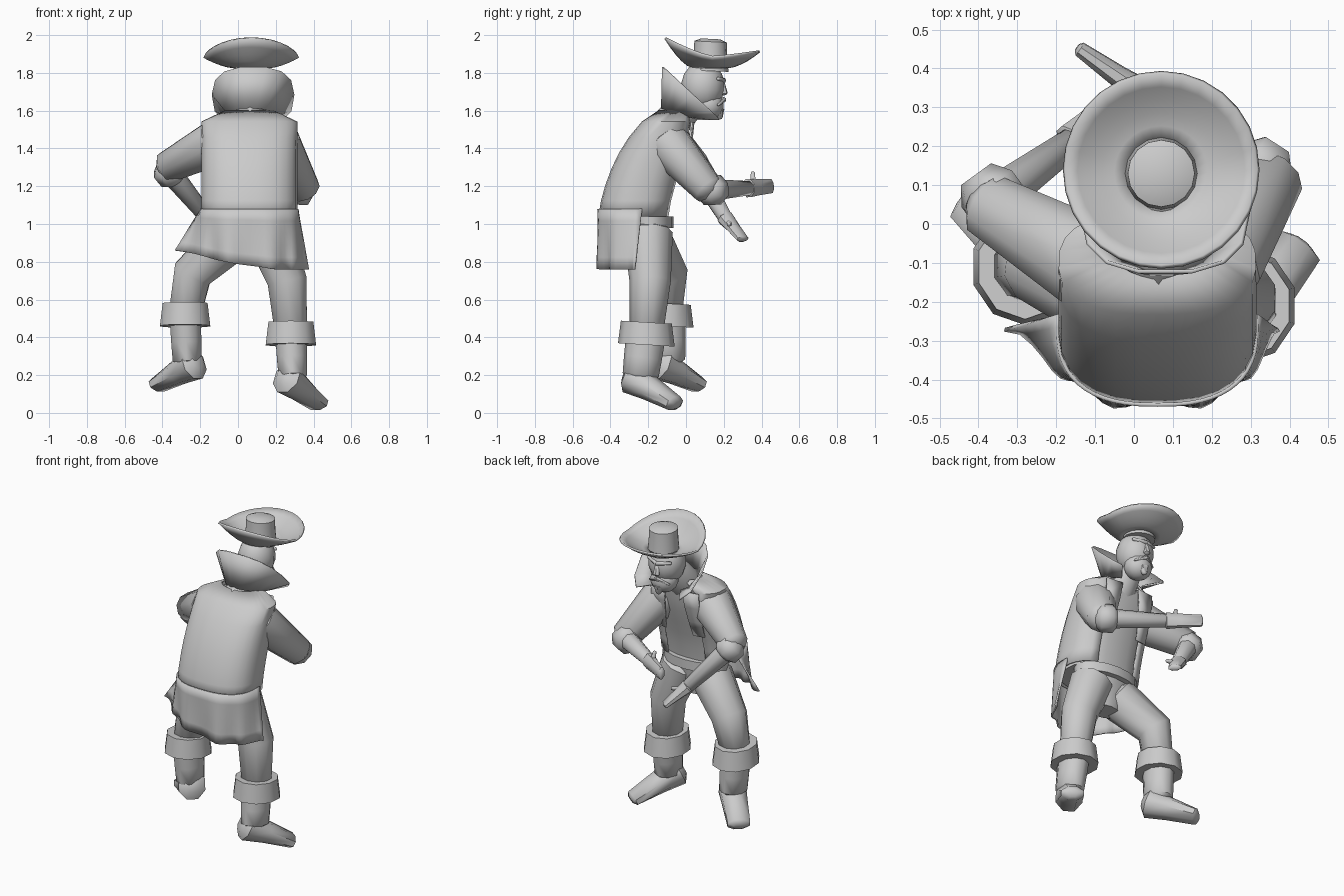
import bpy, bmesh, math
from mathutils import Vector

cube = bpy.data.objects.get("Cube")
if cube:
    bpy.data.objects.remove(cube, do_unlink=True)

grey = bpy.data.materials.new("plain grey")
grey.use_nodes = True
grey.diffuse_color = (.6, .6, .6, 1)
shader = grey.node_tree.nodes["Principled BSDF"]
shader.inputs["Base Color"].default_value = grey.diffuse_color

UPWARD = Vector((0, 0, 1))
FORWARD = Vector((0, 1, 0))
SIDEWAYS = Vector((1, 0, 0))
SIDES = {"right": -1, "left": 1}


def finish(name, bm, thickness=0):
    """Turn a bmesh into a smooth grey object, thickened if it is cloth."""
    bmesh.ops.recalc_face_normals(bm, faces=bm.faces)
    mesh = bpy.data.meshes.new(name)
    bm.to_mesh(mesh)
    bm.free()
    mesh.materials.append(grey)
    obj = bpy.data.objects.new(name, mesh)
    bpy.context.collection.objects.link(obj)
    if thickness:
        cloth = obj.modifiers.new("cloth", "SOLIDIFY")
        cloth.thickness = thickness
        cloth.offset = 0
    bpy.ops.object.select_all(action="DESELECT")
    obj.select_set(True)
    bpy.context.view_layer.objects.active = obj
    bpy.ops.object.shade_smooth_by_angle(angle=math.radians(50))


def loft(name, rings, closed=True, caps=True, thickness=0):
    """Skin a list of point rings."""
    bm = bmesh.new()
    rows = [[bm.verts.new(point) for point in ring] for ring in rings]
    count = len(rows[0])
    for lower, upper in zip(rows, rows[1:]):
        for i in range(count if closed else count - 1):
            j = (i + 1) % count
            bm.faces.new((lower[i], lower[j], upper[j], upper[i]))
    if closed and caps:
        bm.faces.new(rows[0])
        bm.faces.new(rows[-1])
    finish(name, bm, thickness)


def cloth(name, rings):
    loft(name, rings, closed=False, thickness=.01)


def oval(center, width, depth, slope=0, gap=0, count=16, power=1):
    """Oval ring, sloping along y, with an optional gap in degrees at the front."""
    points = []
    for i in range(count):
        turn = i / (count - 1 if gap else count)
        angle = math.radians(90 + gap / 2 + (360 - gap) * turn)
        c, s = math.cos(angle), math.sin(angle)
        x = width * math.copysign(abs(c) ** power, c)
        y = depth * math.copysign(abs(s) ** power, s)
        points.append(Vector(center) + Vector((x, y, slope * y)))
    return points


def tube(name, points, start, end, flat=1, flat_end=None, up=UPWARD, count=10):
    """Tapered limb with blunt ends; flat is height over width."""
    flat_end = flat_end or flat
    points = [Vector(point) for point in points]
    last = len(points) - 1
    stations = []
    for i, point in enumerate(points):
        along = (points[min(i + 1, last)] - points[max(i - 1, 0)]).normalized()
        mix = i / last
        radius = start + (end - start) * mix
        height = radius * (flat + (flat_end - flat) * mix)
        tip = along * min(radius, height) * .4
        if i == 0:
            stations.append((point - tip, along, radius / 2, height / 2))
        stations.append((point, along, radius, height))
        if i == last:
            stations.append((point + tip, along, radius / 2, height / 2))
    rings = []
    for point, along, radius, height in stations:
        side = along.cross(up).normalized()
        top = side.cross(along)
        angles = [math.tau * (k + .5) / count for k in range(count)]
        rings.append([point + side * math.cos(a) * radius + top * math.sin(a) * height
                      for a in angles])
    loft(name, rings)


def blob(name, center, size):
    bm = bmesh.new()
    bmesh.ops.create_uvsphere(bm, u_segments=14, v_segments=9, radius=1)
    bmesh.ops.scale(bm, vec=size, verts=bm.verts)
    bmesh.ops.translate(bm, vec=center, verts=bm.verts)
    finish(name, bm)


# Torso: a stooping back that leans forward as it rises
MIDDLE = .06


def torso_ring(rise, scale=1, gap=0):
    center = (MIDDLE, -.27 + .17 * rise ** 1.4, 1.04 + rise / 2)
    depth = .19 - .06 * rise ** 4
    return oval(center, .25 * scale, depth * scale, gap=gap, count=24, power=.8)


levels = [k / 6 for k in range(7)]
neckline = (MIDDLE, -.06, 1.6)
loft("shirt", [torso_ring(rise, scale=.9) for rise in levels])
cloth("coat_body", [torso_ring(rise, gap=55) for rise in levels]
      + [oval(neckline, .12, .08, gap=55, count=24)])
loft("hips", [oval((MIDDLE, -.2, .8 + drop), .1 + drop / 2, .07 + drop / 6)
              for drop in (0, .1, .2)])
loft("belt", [oval((MIDDLE, -.19, height), .215, .125) for height in (.98, 1.04)])

# Coat skirt: folds at the back, front edges that flare out, a hem lower on the left
skirt = []
for k in range(6):
    fall = k / 5
    row = oval((MIDDLE, -.27, 1.08), .255, .195, gap=165, count=29, power=.8)
    for i, point in enumerate(row):
        around = i / 28
        edge = abs(2 * around - 1) ** 5
        flare = -.14 if around < .5 else .06
        point.x += fall * edge * flare
        point.y += fall * (.015 * math.sin(around * math.pi * 9) - .04 * edge)
        point.z -= fall * (.22 + .1 * min(1, around * 1.6))
    skirt.append(row)
cloth("coat_skirt", skirt)

# Lapels beside the coat opening
for tag, side in SIDES.items():
    rows = []
    for rise in (1, .8, .6, .4):
        front = max(torso_ring(rise), key=lambda point: point.y)
        inner = .12 - rise * .06
        rows.append([Vector((MIDDLE + side * x, front.y + lift, front.z))
                     for x, lift in ((inner, .01), (.17, 0))])
    cloth(tag + "_lapel", rows)


# Legs with turned-over boots
def leg(tag, hip, knee, shin, heel, toe):
    shin, heel, toe = Vector(shin), Vector(heel), Vector(toe)
    tube(tag + "_leg", (hip, knee, shin), .13, .09, up=FORWARD)
    loft(tag + "_boot_cuff", [oval(shin + UPWARD * lift, wide, wide + .01, -.06, count=10)
                              for wide, lift in ((.08, -.07), (.14, -.07),
                                                 (.125, .05), (.08, .05))])
    ankle = heel + UPWARD * .04
    tube(tag + "_boot_shaft", (ankle, ankle.lerp(shin, .4), shin), .08, .088,
         flat=1.2, up=FORWARD)
    back = heel.lerp(toe, -.25)
    tube(tag + "_boot_foot", (back, heel.lerp(toe, .3), toe), .085, .072,
         flat=1.1, flat_end=.6, count=8)


leg("right", hip=(-.04, -.2, .92), knee=(-.24, -.1, .74), shin=(-.28, -.11, .53),
    heel=(-.27, -.1, .24), toe=(-.42, .06, .15))
leg("left", hip=(.16, -.2, .95), knee=(.26, -.19, .7), shin=(.28, -.21, .43),
    heel=(.29, -.24, .16), toe=(.42, -.06, .05))


# Arms: sleeve, rolled cuff, forearm and a flat hand with a thumb
def arm(tag, shoulder, elbow, wrist, fingers, thumb, palm_up):
    shoulder, elbow, wrist, fingers = map(Vector, (shoulder, elbow, wrist, fingers))
    tube(tag + "_sleeve", (shoulder, elbow), .125, .085)
    cuff_end = elbow + (wrist - elbow).normalized() * .07
    tube(tag + "_sleeve_cuff", (elbow, cuff_end), .085, .085, count=8)
    tube(tag + "_forearm", (elbow, wrist), .062, .04, count=8)
    palm = wrist.lerp(fingers, .4)
    tube(tag + "_hand", (wrist, palm, fingers), .052, .04, flat=.8, flat_end=.5,
         up=palm_up, count=8)
    root = wrist.lerp(fingers, .2)
    tube(tag + "_thumb", (root, root + Vector(thumb)), .02, .012, count=6)


arm("right", shoulder=(-.12, -.1, 1.43), elbow=(-.38, .05, 1.3),
    wrist=(-.16, .21, 1.03), fingers=(-.06, .3, .92),
    thumb=(.08, 0, -.01), palm_up=UPWARD)
arm("left", shoulder=(.21, -.1, 1.43), elbow=(.355, .12, 1.18),
    wrist=(.03, .33, 1.19), fingers=(-.14, .45, 1.2),
    thumb=(-.02, 0, .08), palm_up=SIDEWAYS)

# Neck, head and face
head = Vector((.07, .09, 1.73))
tube("neck", ((MIDDLE, -.08, 1.53), head), .1, .08, up=FORWARD)
blob("skull", head, (.11, .115, .13))
blob("jaw", head + Vector((0, .03, -.1)), (.085, .08, .08))


def feature(name, points, start, end):
    tube(name, [head + Vector(point) for point in points], start, end, count=6,
         up=SIDEWAYS + FORWARD)


feature("nose", ((0, .1, .03), (0, .11, -.04)), .012, .022)
feature("beard", ((0, .08, -.13), (0, .09, -.17)), .035, .015)
for tag, side in SIDES.items():
    feature(tag + "_brow", ((0, .11, .03), (side * .08, .08, .04)), .014, .01)
    feature(tag + "_moustache", ((0, .11, -.07), (side * .07, .08, -.1)), .015, .006)

# Tall flared collar, open at the throat with pointed front corners
cloth("collar", [oval((.07, -.02, 1.58), .12, .11, slope=-.3, gap=80, count=12),
                 oval((.08, .04, 1.68), .215, .165, slope=-.93, gap=80, count=12,
                      power=.75)])

# Hat: crown and a brim swept up at the back and front
crown = head + FORWARD * .04
loft("hat_crown", [oval(crown + UPWARD * rise, wide, wide, slope=-.05)
                   for rise, wide in ((.08, .095), (.17, .088), (.235, .086), (.25, .05))])
brim = []
for k in range(6):
    spread = k / 5
    reach = .09 + .16 * spread
    ring = oval((head.x, .13 + spread / 100, 1.83), reach, reach, count=28)
    for point in ring:
        ahead = (point.y - .14) / reach
        sweep = .1 if ahead < 0 else .03
        point.z += (.055 + sweep * abs(ahead) ** 1.3) * spread ** 1.6
    brim.append(ring)
loft("hat_brim", brim, caps=False, thickness=.012)
